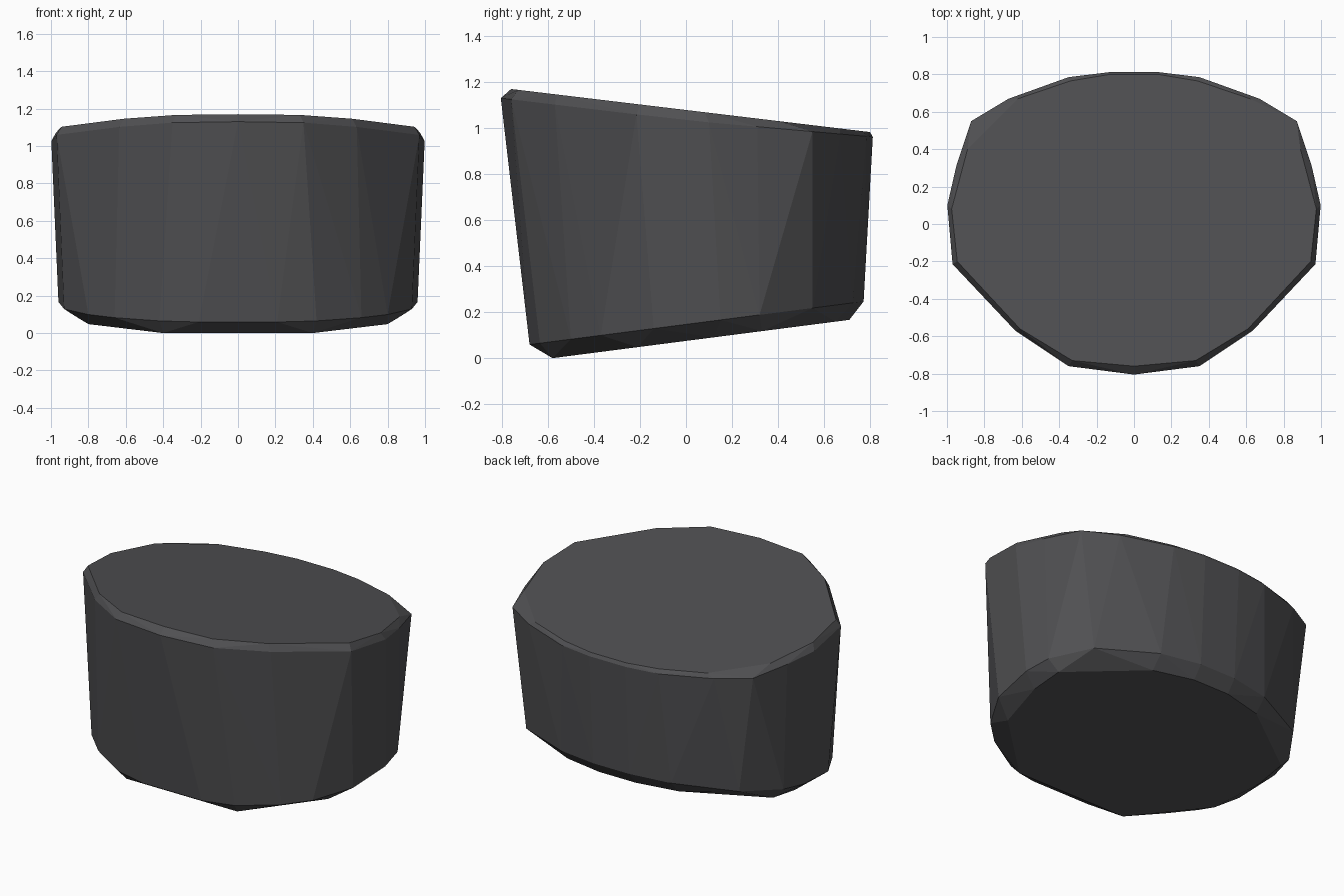
import bpy, bmesh

if "Cube" in bpy.data.objects:
    bpy.data.objects.remove(bpy.data.objects["Cube"])

# Slanted top and bottom planes of the keycap-like drum
def top_z(y):
    return 1.165 - 0.12 * (y + 0.72)

def bottom_z(y):
    return 0.129 * (y + 0.58)

# Half outlines (x >= 0), mirrored across x, each with an inset from its plane
top_face = [(0, -0.76), (0.33, -0.73), (0.61, -0.56), (0.945, -0.2), (0.975, 0.08),
            (0.89, 0.4), (0.62, 0.67), (0.34, 0.765), (0.13, 0.8)]
top_rim = [(0, -0.805), (0.35, -0.76), (0.635, -0.57), (0.97, -0.215), (0.998, 0.1),
           (0.95, 0.31), (0.87, 0.55), (0.67, 0.67), (0.35, 0.785), (0.13, 0.812)]
bottom_rim = [(0.21, -0.68), (0.42, -0.635), (0.66, -0.5), (0.8, -0.37), (0.93, -0.14),
              (0.96, 0.15), (0.93, 0.32), (0.77, 0.55), (0.4, 0.725), (0.13, 0.772)]
bottom_face = [(0.4, -0.58), (0.8, -0.21), (0.87, 0.12), (0.86, 0.33), (0.4, 0.65), (0.13, 0.71)]

bm = bmesh.new()

def add_ring(outline, height):
    for x, y in outline:
        for sx in ({x, -x} if x else {0}):
            bm.verts.new((sx, y, height(y)))

add_ring(top_face, top_z)
add_ring(top_rim, lambda y: top_z(y) - 0.045 + 0.025 * max(y, 0) / 0.8)
add_ring(bottom_rim, lambda y: bottom_z(y) + 0.072)
add_ring(bottom_face, bottom_z)

# Faceted convex body with flat end faces
result = bmesh.ops.convex_hull(bm, input=bm.verts[:])
unused = [g for g in result["geom_interior"] if isinstance(g, bmesh.types.BMVert)]
bmesh.ops.delete(bm, geom=unused, context='VERTS')
bmesh.ops.dissolve_limit(bm, angle_limit=0.01, verts=bm.verts[:], edges=bm.edges[:])
bmesh.ops.recalc_face_normals(bm, faces=bm.faces[:])

mesh = bpy.data.meshes.new("faceted_drum")
bm.to_mesh(mesh)
bm.free()
body = bpy.data.objects.new("faceted_drum", mesh)
bpy.context.collection.objects.link(body)

# Dark grey finish
dark = bpy.data.materials.new("dark_grey")
dark.diffuse_color = (0.08, 0.08, 0.085, 1)
dark.use_nodes = True
dark.node_tree.nodes["Principled BSDF"].inputs["Base Color"].default_value = dark.diffuse_color
mesh.materials.append(dark)
